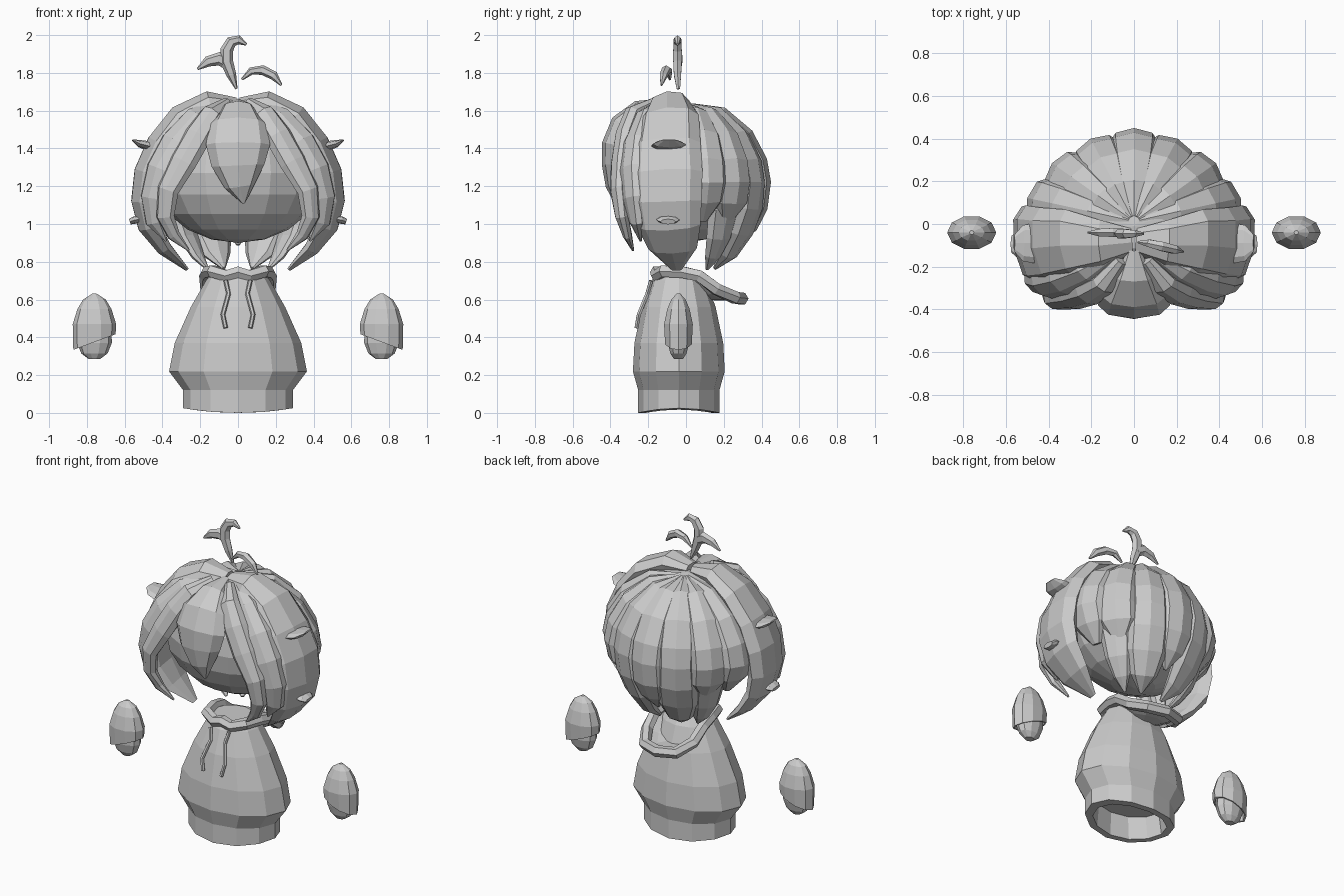
import bpy, bmesh
from math import sin, cos, pi, radians
from mathutils import Vector as V

HEAD = V((0, -0.02, 1.25))


def loft(name, rings, caps=True, closed=False):
    """Skin equal-length rings of points; optionally cap the ends."""
    bm = bmesh.new()
    vs = [[bm.verts.new(p) for p in r] for r in rings]
    n = len(rings[0])
    pairs = list(zip(vs, vs[1:])) + ([(vs[-1], vs[0])] if closed else [])
    for a, b in pairs:
        for i in range(n):
            j = (i + 1) % n
            bm.faces.new((a[i], a[j], b[j], b[i]))
    if caps and not closed:
        bm.faces.new(vs[0])
        bm.faces.new(vs[-1])
    bmesh.ops.remove_doubles(bm, verts=bm.verts, dist=0.0005)
    bmesh.ops.recalc_face_normals(bm, faces=bm.faces)
    me = bpy.data.meshes.new(name)
    bm.to_mesh(me)
    bm.free()
    ob = bpy.data.objects.new(name, me)
    bpy.context.collection.objects.link(ob)
    return ob


def ellipse(cx, cy, z, rx, ry, n=12):
    return [V((cx + rx * cos(2 * pi * i / n), cy + ry * sin(2 * pi * i / n), z))
            for i in range(n)]


def strand(name, pts, w, t, out=None, mirror=False, n=8, closed=False):
    """Flattened tapering lock along pts; w/t = half width/thickness per point."""
    pts = [V(p) for p in pts]
    m = len(pts)
    for s in ((1, -1) if mirror else (1,)):
        P = [V((p.x * s, p.y, p.z)) for p in pts]
        rings = []
        for i, p in enumerate(P):
            tan = (P[(i + 1) % m] - P[i - 1] if closed
                   else P[min(i + 1, m - 1)] - P[max(i - 1, 0)]).normalized()
            o = V((out[0] * s, out[1], out[2])) if out else p - HEAD
            o = (o - tan * o.dot(tan)).normalized()
            side = tan.cross(o)
            rings.append([p + side * w[i] * cos(2 * pi * k / n) + o * t[i] * sin(2 * pi * k / n)
                          for k in range(n)])
        loft(name + ("" if s > 0 else "_left"), rings, closed=closed)


# Hoodie body: open at the bottom, with a shallow inner cavity
rows = [(0.15, .22, .17), (0.0, .24, .175), (0.0, .29, .215), (0.12, .29, .215), (0.22, .365, .243),
        (0.37, .335, .235), (0.56, .25, .195), (0.70, .17, .145), (0.75, .13, .11)]
body = [ellipse(0, -0.038, z, rx, ry) for z, rx, ry in rows]
for r in body[1:3]:
    for p in r:
        p.z = 0.025 * (p.x / 0.29) ** 2
loft("hoodie_body", body)

# Hood rim looping around the neck and hanging behind, plus its bowl
half = [(0, -.155, .745), (.06, -.15, .725), (.135, -.12, .75), (.16, -.02, .745),
        (.17, .07, .725), (.165, .16, .655), (.11, .26, .61)]
rim = half + [(0, .295, .605)] + [(-x, y, z) for x, y, z in half[:0:-1]]
strand("hood_rim", rim, [.036] * len(rim), [.035] * len(rim), out=(0, 0, 1), n=6, closed=True)
R = [V(p) for p in rim]
C = V((0, .06, .62))
loft("hood_bowl", [R, [p.lerp(C, .35) - V((0, 0, .015)) for p in R],
                   [p.lerp(C, .8) - V((0, 0, .02)) for p in R]], caps=False)

# Drawstrings
strand("drawstring", [(.065, -.185, .70), (.05, -.205, .63), (.08, -.25, .52), (.065, -.262, .45)],
       [.012] * 4, [.012] * 4, out=(0, -1, 0), mirror=True, n=6)

# Floating hands with slanted sleeves
for s, side in ((1, "right"), (-1, "left")):
    cx = 0.76 * s
    loft("hand_" + side, [ellipse(cx, -.04, z, rx, ry, 10) for z, rx, ry in
         ((.285, .03, .025), (.315, .07, .045), (.37, .092, .06), (.48, .09, .06), (.55, .06, .04))])
    sl = [ellipse(cx, -.04, z, rx, ry, 10) for z, rx, ry in
          ((.44, .095, .062), (.375, .102, .068), (.375, .112, .074), (.47, .115, .08),
           (.55, .09, .062), (.60, .06, .04), (.632, .01, .01))]
    for r in sl[1:3]:
        for p in r:
            p.z -= s * (p.x - cx) * 0.37
    loft("sleeve_" + side, sl)

# Head
bpy.ops.mesh.primitive_uv_sphere_add(segments=16, ring_count=10, location=(0, -.01, 1.27))
head = bpy.context.object
head.name = "head"
head.scale = (.455, .365, .37)


# Back hair: plump locks fanning out from the crown
def back_lock(name, az, prof, w, t, mirror):
    a = radians(az)
    strand(name, [(r * sin(a), .01 + r * cos(a), z) for r, z in prof], w, t, mirror=mirror)


def prof(k, end):
    return [(.02, 1.61), (.165 * k, 1.565), (.28 * k, 1.45), (.345 * k, 1.32), (.362 * k, 1.22)] + end


wid = [.02, .075, .11, .122, .122]
th = [.03, .06, .075, .078, .078]
back_lock("back_lock_centre", 0, prof(1, [(.352, 1.09), (.32, .99), (.27, .89)]),
          wid + [.12, .09, .01], th + [.07, .05, .01], False)
back_lock("back_lock_inner", 28, prof(1.0, [(.352, 1.09), (.31, .96), (.24, .84), (.16, .765)]),
          wid + [.13, .125, .08, .01], th + [.07, .055, .04, .01], True)
back_lock("back_lock_outer", 55, prof(1.09, [(.385, 1.12), (.35, 1.03)]),
          wid + [.12, .05], th + [.06, .03], True)
back_lock("back_lock_rear_side", 78, prof(1.2, [(.41, 1.13), (.36, 1.02)]),
          wid + [.11, .03], th + [.06, .02], True)
back_lock("nape_lock", 58, [(.36, 1.22), (.36, 1.08), (.31, .93), (.25, .83), (.19, .76)],
          [.1, .1, .08, .05, .008], [.04, .04, .035, .025, .008], True)

# Side hair: broad lobes from crown to jaw, curling inwards at the tip
strand("side_hair",
       [(.01, -.08, 1.63), (.15, -.09, 1.635), (.30, -.09, 1.56), (.41, -.10, 1.42), (.475, -.10, 1.27),
        (.495, -.10, 1.12), (.47, -.09, .99), (.39, -.07, .87), (.27, -.05, .76)],
       [.06, .11, .16, .18, .19, .185, .17, .13, .03],
       [.04, .07, .075, .075, .075, .07, .06, .04, .01], mirror=True)

# Fringe: central lock, then two sweeping locks each side
strand("fringe_centre",
       [(0, -.12, 1.635), (0, -.25, 1.61), (0, -.34, 1.53), (0, -.38, 1.42), (0, -.385, 1.31),
        (.01, -.38, 1.20), (.03, -.37, 1.11)],
       [.03, .09, .15, .17, .14, .08, .008], [.03, .045, .06, .065, .06, .045, .01])
strand("fringe_inner",
       [(.06, -.17, 1.64), (.14, -.28, 1.58), (.21, -.325, 1.47), (.29, -.35, 1.33), (.37, -.36, 1.18),
        (.385, -.34, 1.04), (.34, -.31, .94), (.26, -.28, .86)],
       [.03, .06, .075, .075, .06, .05, .035, .006],
       [.03, .05, .05, .045, .04, .035, .025, .006], out=(.35, -1, .1), mirror=True)
strand("fringe_outer",
       [(.10, -.14, 1.63), (.22, -.22, 1.56), (.33, -.27, 1.43), (.41, -.29, 1.29), (.45, -.28, 1.14),
        (.44, -.26, 1.01), (.38, -.24, .91)],
       [.03, .075, .09, .085, .075, .055, .006],
       [.03, .05, .055, .05, .045, .035, .006], out=(.6, -1, .1), mirror=True)

# Little tufts on the sides
strand("side_tuft", [(.41, -.09, 1.405), (.46, -.09, 1.41), (.52, -.09, 1.425), (.56, -.09, 1.445)],
       [.07, .095, .085, .04], [.02, .027, .02, .004], out=(0, 0, 1), mirror=True)
strand("low_tuft", [(.50, -.095, 1.03), (.55, -.095, 1.02), (.573, -.095, 1.012)],
       [.06, .06, .04], [.02, .02, .015], out=(0, 0, 1), mirror=True)

# Cowlicks above the crown
strand("cowlick_tall", [(-.008, -.04, 1.715), (-.035, -.045, 1.79), (-.06, -.045, 1.86),
                        (-.06, -.045, 1.92), (-.035, -.045, 1.965), (.005, -.045, 1.975), (.045, -.045, 1.95)],
       [.006, .026, .034, .034, .03, .024, .006], [.01, .022, .026, .026, .024, .018, .006], out=(0, -1, 0), n=6)
strand("cowlick_branch", [(-.05, -.04, 1.85), (-.10, -.04, 1.875), (-.16, -.04, 1.86), (-.215, -.04, 1.82)],
       [.035, .036, .028, .006], [.02, .024, .02, .005], out=(0, -1, 0), n=6)
strand("cowlick_small", [(.02, -.085, 1.765), (.07, -.09, 1.81), (.13, -.105, 1.815),
                         (.19, -.12, 1.785), (.23, -.13, 1.735)],
       [.006, .02, .026, .024, .006], [.006, .02, .025, .022, .005], out=(0, -1, 0), n=6)
